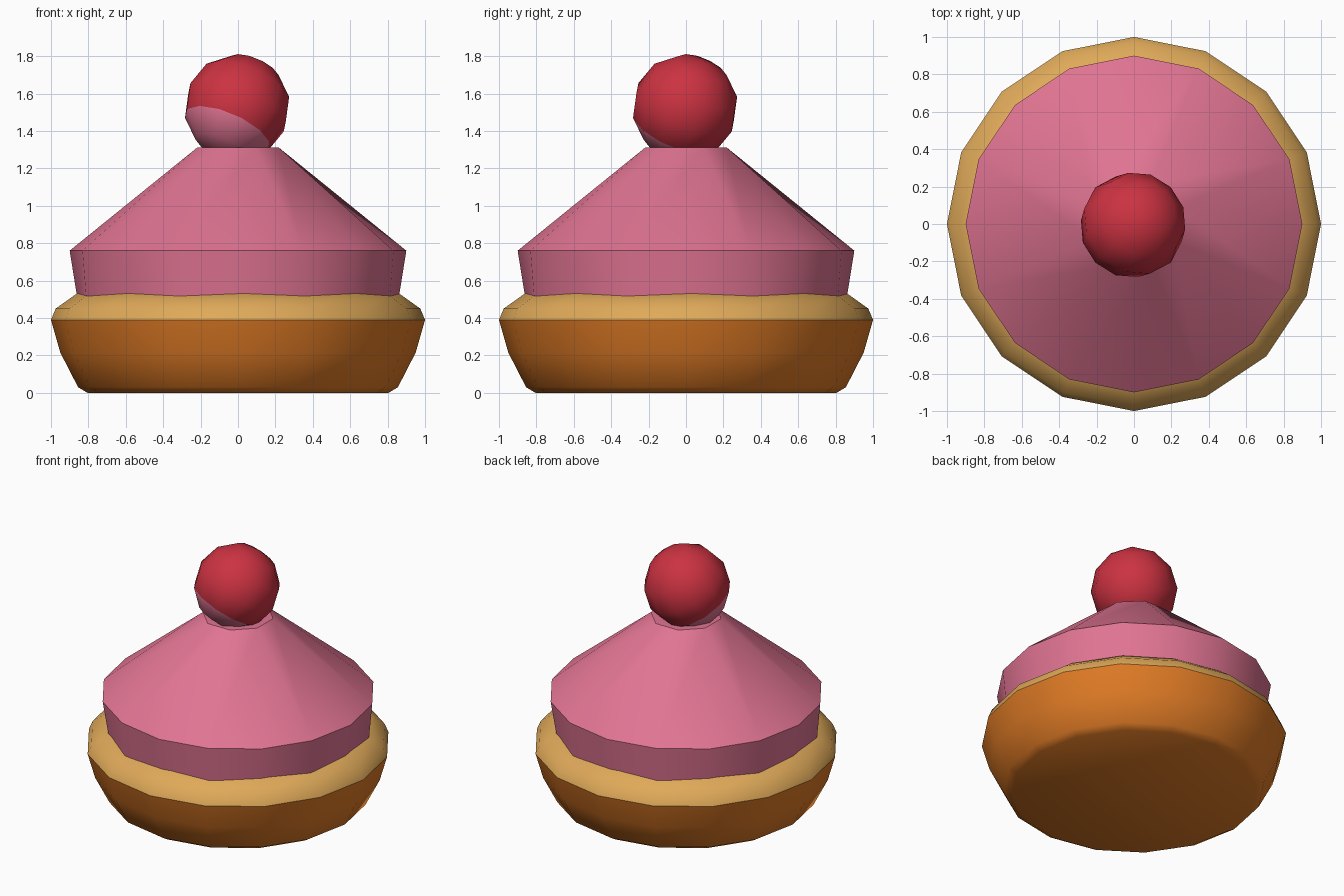
import bpy, bmesh, math
from mathutils import Vector

if "Cube" in bpy.data.objects:
    bpy.data.objects.remove(bpy.data.objects["Cube"])

def material(name, rgb):
    m = bpy.data.materials.new(name)
    m.diffuse_color = (*rgb, 1)
    m.use_nodes = True
    m.node_tree.nodes["Principled BSDF"].inputs["Base Color"].default_value = m.diffuse_color
    return m

ORANGE = material("orange wrapper", (0.75, 0.20, 0.019))
TAN = material("tan cake", (0.74, 0.40, 0.10))
PINK = material("pink frosting", (0.75, 0.175, 0.29))
RED = material("cherry red", (0.60, 0.032, 0.053))

def finish(name, bm, mats, angle=30):
    bmesh.ops.recalc_face_normals(bm, faces=bm.faces[:])
    me = bpy.data.meshes.new(name)
    bm.to_mesh(me)
    bm.free()
    ob = bpy.data.objects.new(name, me)
    bpy.context.collection.objects.link(ob)
    for m in mats:
        me.materials.append(m)
    bpy.ops.object.select_all(action='DESELECT')
    ob.select_set(True)
    bpy.context.view_layer.objects.active = ob
    bpy.ops.object.shade_smooth_by_angle(angle=math.radians(angle))
    return ob

def ring(bm, n, radius, z, turn=0.0):
    # radius may alternate between two values
    r = radius if isinstance(radius, tuple) else (radius, radius)
    return [bm.verts.new((r[i % 2] * math.cos(math.tau * i / n + turn),
                          r[i % 2] * math.sin(math.tau * i / n + turn), z))
            for i in range(n)]

def bridge(bm, a, b):
    n = len(a)
    for i in range(n):
        j = (i + 1) % n
        bm.faces.new((a[i], a[j], b[j], b[i]))

def lathe(name, profile, mat, n=16, angle=40):
    bm = bmesh.new()
    rings = [ring(bm, n, r, z) for r, z in profile]
    for a, b in zip(rings, rings[1:]):
        bridge(bm, a, b)
    bm.faces.new(rings[0])
    bm.faces.new(rings[-1])
    return finish(name, bm, [mat], angle)

# Wrapper and the cake rim above it
lathe("wrapper", [(0.805, 0), (0.855, 0.03), (0.95, 0.215), (1.0, 0.39)], ORANGE, angle=50)
lathe("cake_top", [(1.0, 0.39), (0.975, 0.45), (0.86, 0.532)], TAN, angle=50)

# Frosting: 16-sided wall, twisted facets rising to an 8-sided top
bm = bmesh.new()
low = ring(bm, 16, (0.855, 0.876), 0.48)
rim = ring(bm, 16, 0.9, 0.76)
top = ring(bm, 8, 0.235, 1.312, math.radians(22.5))
bridge(bm, low, rim)
for k in range(8):
    a = 2 * k + 1                       # rim index straight below this top corner
    t, prev = top[k], top[k - 1]
    bm.faces.new((rim[a - 2], rim[a - 1], t))
    bm.faces.new((rim[a - 1], rim[a], t))
    bm.faces.new((prev, rim[a - 2], t))
bm.faces.new(low)
bm.faces.new(top)
finish("frosting", bm, [PINK], 30)

# Cherry: tilted ball whose lower cap is dipped in frosting
axis = Vector((0.37, 0.372, 0.851)).normalized()
centre = Vector((-0.005, -0.005, 1.526))
bm = bmesh.new()
bmesh.ops.create_uvsphere(bm, u_segments=12, v_segments=6, radius=0.285)
for f in bm.faces:
    f.material_index = 1 if f.calc_center_median().z < -0.14 else 0
rot = axis.to_track_quat('Z', 'Y').to_matrix()
for v in bm.verts:
    v.co = rot @ v.co + centre
finish("cherry", bm, [RED, PINK], 60)
